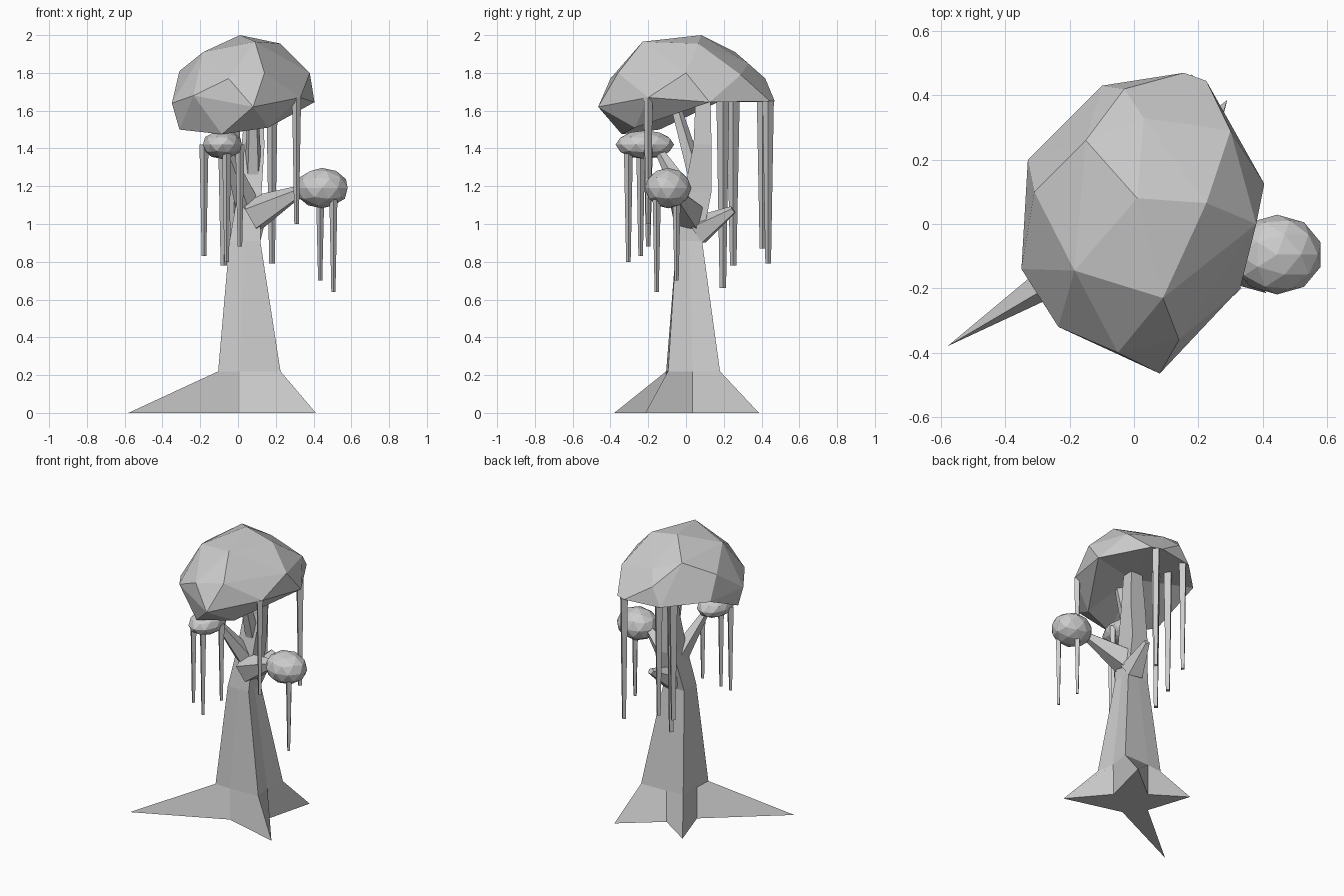
import bpy, bmesh
from mathutils import Vector, Matrix

if "Cube" in bpy.data.objects:
    bpy.data.objects.remove(bpy.data.objects["Cube"])


def finish(name, bm):
    bmesh.ops.recalc_face_normals(bm, faces=bm.faces)
    me = bpy.data.meshes.new(name)
    bm.to_mesh(me)
    bm.free()
    ob = bpy.data.objects.new(name, me)
    bpy.context.collection.objects.link(ob)
    return ob


def taper(name, p0, p1, r0, r1, sides=5):
    p0, p1 = Vector(p0), Vector(p1)
    d = p1 - p0
    m = Matrix.Translation((p0 + p1) / 2) @ d.to_track_quat('Z', 'Y').to_matrix().to_4x4()
    bm = bmesh.new()
    bmesh.ops.create_cone(bm, cap_ends=True, segments=sides, radius1=r0,
                          radius2=r1, depth=d.length, matrix=m)
    return finish(name, bm)


def blob(name, centre, radii):
    bm = bmesh.new()
    m = Matrix.Translation(centre) @ Matrix.Diagonal((*radii, 1))
    bmesh.ops.create_icosphere(bm, subdivisions=2, radius=1, matrix=m)
    return finish(name, bm)


def box_ring(x0, x1, y0, y1, z):
    # corners alternating with side midpoints
    xm, ym = (x0 + x1) / 2, (y0 + y1) / 2
    return [(x0, y0, z), (xm, y0, z), (x1, y0, z), (x1, ym, z),
            (x1, y1, z), (xm, y1, z), (x0, y1, z), (x0, ym, z)]


# Trunk: root star at the ground, then squarish rings
roots = [(-.58, -.38, 0), (.01, -.105, 0), (.412, -.215, 0), (.2, .035, 0),
         (.29, .386, 0), (.03, .175, 0), (-.2, .325, 0), (-.1, .02, 0)]
collar = [(-.105, -.1, .22), (.01, -.105, .22), (.225, -.095, .22), (.205, .035, .22),
          (.225, .18, .22), (.03, .175, .22), (-.09, .16, .22), (-.1, .02, .22)]
rings = [roots, collar, box_ring(-.045, .118, -.05, .085, .91),
         box_ring(.0, .125, -.01, .135, 1.17), box_ring(.02, .14, .04, .135, 1.42),
         box_ring(.04, .13, .05, .13, 1.65)]
bm = bmesh.new()
vr = [[bm.verts.new(p) for p in r] for r in rings]
for a, b in zip(vr, vr[1:]):
    for i in range(8):
        j = (i + 1) % 8
        bm.faces.new((a[i], a[j], b[j], b[i]))
bm.faces.new(vr[0][::-1])
bm.faces.new(vr[-1])
finish("trunk", bm)

# Branches, flared where they leave the trunk
taper("right_branch", (.08, .01, 1.05), (.35, -.08, 1.185), .1, .025)
taper("back_stub", (.06, .06, .96), (.1, .25, 1.075), .085, .022)
taper("left_branch", (.05, .03, 1.1), (-.06, -.15, 1.4), .07, .022)
taper("front_limb", (.08, .06, 1.22), (.08, -.05, 1.6), .05, .03)

# Canopy: faceted cap with a drooping front
canopy = [(.01, .08, 2), (-.15, .26, 1.91), (-.185, -.145, 1.91), (.225, .065, 1.955),
          (.09, -.23, 1.965), (.03, .33, 1.85), (-.31, .1, 1.81), (-.33, .2, 1.66),
          (-.35, -.14, 1.64), (-.31, -.14, 1.5), (-.235, -.32, 1.68), (-.05, -.4, 1.77),
          (.14, -.36, 1.8), (.08, -.465, 1.62), (-.085, -.34, 1.475), (.16, -.27, 1.51),
          (.33, -.2, 1.67), (.38, 0, 1.8), (.405, .125, 1.645), (.3, .29, 1.79),
          (.225, .445, 1.65), (.155, .47, 1.65), (-.1, .43, 1.645), (-.03, .42, 1.77)]
bm = bmesh.new()
for p in canopy:
    bm.verts.new(p)
bmesh.ops.convex_hull(bm, input=bm.verts)
bm.normal_update()
# Hollow the underside up to a raised ceiling
under = [f for f in bm.faces if f.normal.z < -.83]
bmesh.ops.delete(bm, geom=under, context='FACES')
rim = [e for e in bm.edges if e.is_boundary]
ceiling = bm.verts.new((.07, .05, 1.645))
for e in rim:
    bm.faces.new((*e.verts, ceiling))
bmesh.ops.delete(bm, geom=[v for v in bm.verts if not v.link_faces], context='VERTS')
finish("canopy", bm)

# Small leaf clumps
blob("right_clump", (.445, -.095, 1.19), (.142, .124, .107))
blob("left_clump", (-.083, -.218, 1.42), (.108, .155, .076))

# Hanging strands: x, y, top z, bottom z, radius
strands = [(-.18, -.24, 1.42, .83, .024), (-.06, -.305, 1.4, .8, .024),
           (.01, -.2, 1.42, .88, .024), (.31, -.2, 1.67, 1.0, .024),
           (.18, .435, 1.65, .79, .03), (-.07, .405, 1.65, .87, .03),
           (-.075, .25, 1.65, .78, .034), (-.02, .195, 1.65, .66, .034),
           (.505, -.155, 1.16, .64, .022), (.435, -.05, 1.16, .7, .022)]
for x, y, top, low, r in strands:
    taper("hanging_strand", (x, y, top), (x, y, low), r, r * .5, 4)
